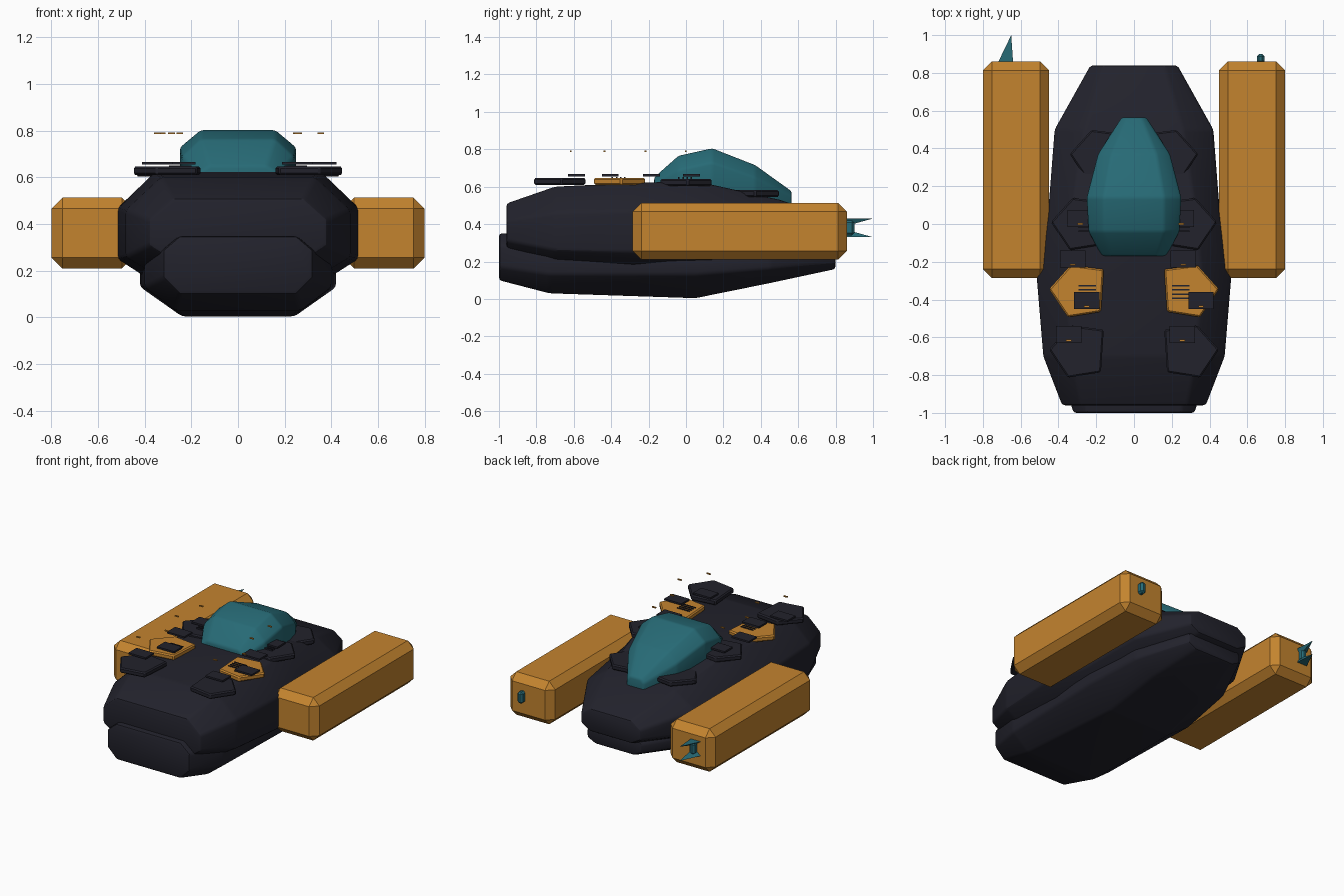
import bpy, bmesh

cube = bpy.data.objects.get("Cube")
if cube:
    bpy.data.objects.remove(cube)


def material(name, rgb):
    m = bpy.data.materials.new(name)
    m.use_nodes = True
    color = (*rgb, 1)
    m.diffuse_color = color
    bsdf = next(n for n in m.node_tree.nodes if n.type == 'BSDF_PRINCIPLED')
    bsdf.inputs["Base Color"].default_value = color
    return m


DARK = material("dark navy", (0.016, 0.016, 0.025))
ORANGE = material("amber", (0.55, 0.23, 0.028))
TEAL = material("teal", (0.02, 0.145, 0.18))


def finish(name, bm, mat, bevel=0.0, segments=1, smooth=False):
    """Bevel the hard edges and turn the bmesh into an object."""
    bmesh.ops.recalc_face_normals(bm, faces=bm.faces)
    if bevel:
        edges = [e for e in bm.edges if e.calc_face_angle(0) > 0.2]
        bmesh.ops.bevel(bm, geom=edges, offset=bevel, segments=segments,
                        profile=0.5, affect='EDGES', clamp_overlap=True)
        bmesh.ops.recalc_face_normals(bm, faces=bm.faces)
    mesh = bpy.data.meshes.new(name)
    bm.to_mesh(mesh)
    bm.free()
    mesh.materials.append(mat)
    ob = bpy.data.objects.new(name, mesh)
    bpy.context.collection.objects.link(ob)
    if smooth:
        bpy.ops.object.select_all(action='DESELECT')
        ob.select_set(True)
        bpy.context.view_layer.objects.active = ob
        bpy.ops.object.shade_smooth_by_angle(angle=0.45)
    return ob


def loft(name, sections, mat, bevel):
    """Skin eight-sided sections: y, half width, flat half width, four heights."""
    bm = bmesh.new()
    rings = []
    for y, w, flat, z0, z1, z2, z3 in sections:
        half = [(flat, z0), (w, z1), (w, z2), (flat, z3)]
        outline = half + [(-x, z) for x, z in reversed(half)]
        rings.append([bm.verts.new((x, y, z)) for x, z in outline])
    for a, b in zip(rings, rings[1:]):
        for i in range(8):
            j = (i + 1) % 8
            bm.faces.new((a[i], a[j], b[j], b[i]))
    bm.faces.new(rings[0])
    bm.faces.new(rings[-1])
    return finish(name, bm, mat, bevel, 2, True)


def box(name, lo, hi, mat, bevel=0.0):
    bm = bmesh.new()
    bmesh.ops.create_cube(bm, size=1)
    for v in bm.verts:
        v.co = [hi[i] if v.co[i] > 0 else lo[i] for i in range(3)]
    return finish(name, bm, mat, bevel)


def plate(name, points, z, thick, mat):
    bm = bmesh.new()
    face = bm.faces.new([bm.verts.new((x, y, z)) for x, y in points])
    top = bmesh.ops.extrude_face_region(bm, geom=[face])["geom"]
    for v in top:
        if isinstance(v, bmesh.types.BMVert):
            v.co.z += thick
    return finish(name, bm, mat, 0.008)


# Two stacked hull shells
loft("upper_hull", [
    (-0.96, 0.38, 0.28, 0.24, 0.31, 0.42, 0.51),
    (-0.70, 0.48, 0.33, 0.17, 0.26, 0.46, 0.60),
    (-0.28, 0.515, 0.36, 0.15, 0.25, 0.47, 0.62),
    (0.05, 0.455, 0.33, 0.13, 0.24, 0.47, 0.63),
    (0.50, 0.42, 0.26, 0.19, 0.27, 0.43, 0.53),
    (0.84, 0.23, 0.16, 0.26, 0.30, 0.37, 0.42)], DARK, 0.015)
loft("lower_hull", [
    (-1.00, 0.32, 0.25, 0.10, 0.17, 0.29, 0.35),
    (-0.73, 0.40, 0.27, 0.03, 0.13, 0.24, 0.34),
    (0.05, 0.42, 0.24, 0.004, 0.13, 0.21, 0.30),
    (0.45, 0.37, 0.22, 0.085, 0.16, 0.23, 0.30),
    (0.80, 0.21, 0.15, 0.16, 0.19, 0.25, 0.30)], DARK, 0.015)

# Cockpit canopy
loft("canopy", [
    (-0.17, 0.17, 0.12, 0.52, 0.56, 0.62, 0.65),
    (-0.04, 0.24, 0.16, 0.52, 0.56, 0.69, 0.765),
    (0.14, 0.25, 0.16, 0.50, 0.55, 0.73, 0.805),
    (0.37, 0.19, 0.12, 0.46, 0.50, 0.65, 0.715),
    (0.565, 0.065, 0.04, 0.44, 0.47, 0.55, 0.575)], TEAL, 0.012)

# Side pods with a small nozzle at the back
for s, side in ((1, "left"), (-1, "right")):
    x0, x1 = sorted((s * 0.45, s * 0.80))
    box(side + "_pod", (x0, -0.285, 0.21), (x1, 0.86, 0.513), ORANGE, 0.047)
    x0, x1 = sorted((s * 0.65, s * 0.69))
    box(side + "_nozzle", (x0, 0.85, 0.34), (x1, 0.90, 0.42), TEAL, 0.012)

# Spikes on the right nozzle only
for name, z, root in (("upper_spike", 0.43, 0.39), ("lower_spike", 0.33, 0.37)):
    bm = bmesh.new()
    tip = bm.verts.new((-0.65, 1.0, z))
    base = [bm.verts.new(p) for p in
            ((-0.72, 0.855, z), (-0.64, 0.855, z), (-0.66, 0.855, root))]
    bm.faces.new(base)
    for i in range(3):
        bm.faces.new((base[i], base[(i + 1) % 3], tip))
    finish(name, bm, TEAL)

# Five-sided deck plates, four on each side
OUTLINE = [(0.16, 0.115), (0.335, 0.138), (0.45, 0.01), (0.35, -0.138), (0.175, -0.11)]
PLATES = [("front", 0, -0.675, 0.61, DARK), ("middle", 0, -0.355, 0.61, ORANGE),
          ("cockpit", -0.01, 0.0, 0.605, DARK), ("rear", -0.11, 0.36, 0.545, DARK)]
for s, side in ((1, "left"), (-1, "right")):
    for label, dx, y, z, mat in PLATES:
        points = [(s * (px + dx), y + py) for px, py in OUTLINE]
        plate(f"{side}_{label}_deck_plate", points, z, 0.037, mat)
    # Vent slats
    for label, y in (("middle", -0.36), ("cockpit", -0.005)):
        for i in range(4):
            yy = y + (i - 1.5) * 0.022
            x0, x1 = sorted((s * 0.20, s * 0.295))
            box(f"{side}_{label}_slat_{i}", (x0, yy - 0.004, 0.635),
                (x1, yy + 0.004, 0.652), DARK)

# Floating hatches, each with a marker light above
for y, right_x, left_x in ((0.03, -0.285, 0.25), (-0.185, -0.325, 0.26),
                           (-0.405, -0.25, 0.355), (-0.585, -0.345, 0.255)):
    for x, side in ((right_x, "right"), (left_x, "left")):
        box(f"{side}_hatch", (x - 0.067, y - 0.045, 0.655),
            (x + 0.067, y + 0.045, 0.667), DARK)
        box(f"{side}_marker", (x - 0.014, y - 0.036, 0.786),
            (x + 0.014, y - 0.026, 0.793), ORANGE)
